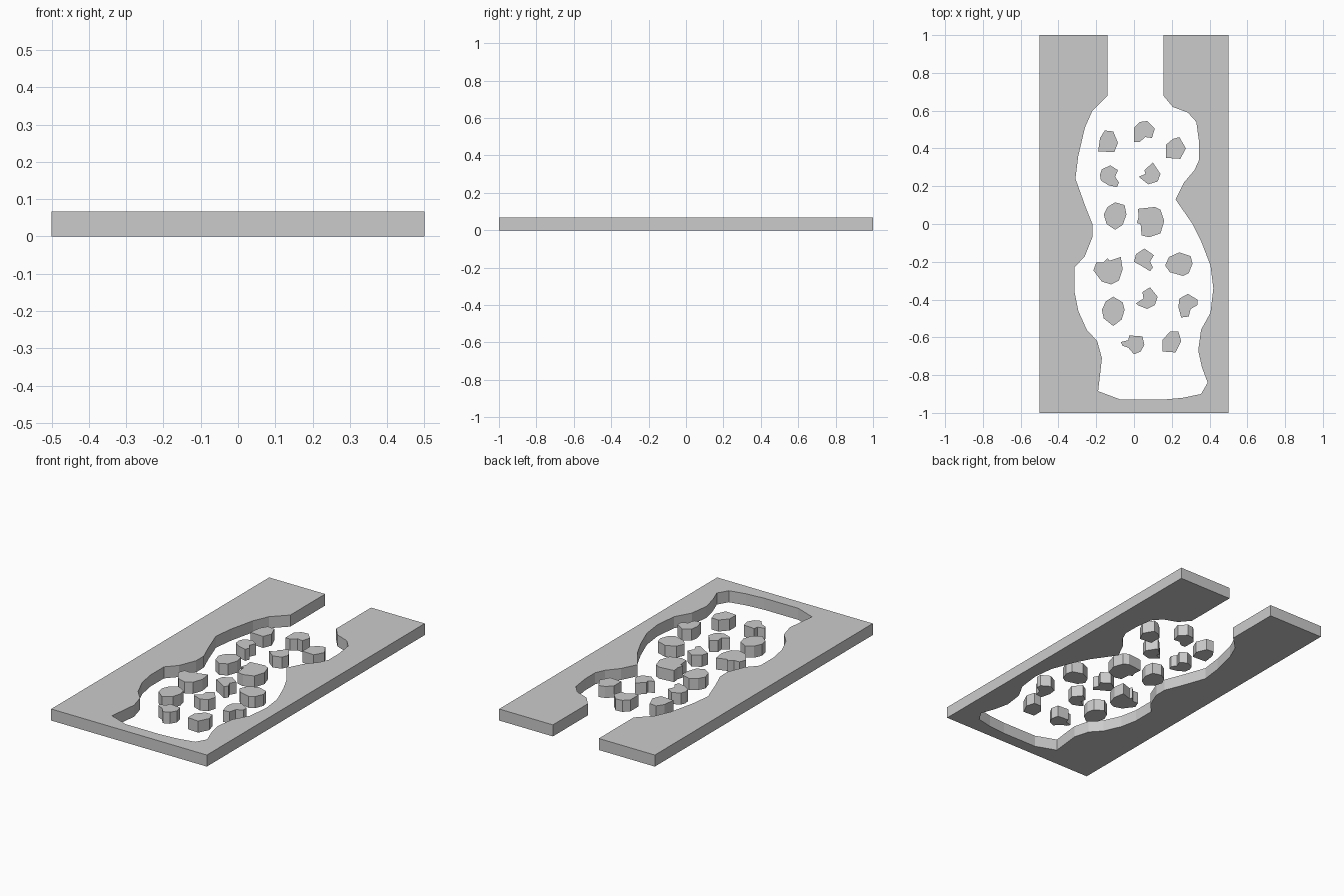
import bpy, bmesh

HEIGHT = 0.067


def prism(name, outline):
    """Extrude a closed plan outline straight up from the ground."""
    bm = bmesh.new()
    face = bm.faces.new([bm.verts.new((x, y, 0)) for x, y in outline])
    ext = bmesh.ops.extrude_face_region(bm, geom=[face], use_keep_orig=True)
    top = [v for v in ext["geom"] if isinstance(v, bmesh.types.BMVert)]
    bmesh.ops.translate(bm, verts=top, vec=(0, 0, HEIGHT))
    bmesh.ops.recalc_face_normals(bm, faces=bm.faces)
    mesh = bpy.data.meshes.new(name)
    bm.to_mesh(mesh)
    bm.free()
    obj = bpy.data.objects.new(name, mesh)
    bpy.context.collection.objects.link(obj)
    return obj


# Surrounding plate: rectangle with a winding basin open at the back
left_bank = [(-.14, 1), (-.14, .68), (-.22, .6), (-.26, .51), (-.295, .36),
             (-.31, .24), (-.26, .1), (-.22, 0), (-.22, -.07), (-.26, -.17),
             (-.315, -.23), (-.315, -.36), (-.295, -.46), (-.25, -.56),
             (-.195, -.62), (-.17, -.71), (-.18, -.8), (-.19, -.885), (-.07, -.93)]
right_bank = [(.15, -.93), (.26, -.92), (.355, -.9), (.39, -.84), (.36, -.76),
              (.34, -.67), (.355, -.56), (.405, -.47), (.42, -.34), (.405, -.22),
              (.355, -.09), (.31, 0), (.22, .13), (.265, .22), (.32, .285),
              (.345, .34), (.345, .43), (.33, .54), (.285, .59), (.205, .62),
              (.155, .68), (.155, 1)]
corners = [(.5, 1), (.5, -1), (-.5, -1), (-.5, 1)]
prism("basin_plate", left_bank + right_bank + corners)

# Loose stones standing in the basin, back to front
prism("stone_back_left", [(-.19, .385), (-.18, .455), (-.155, .495),
                          (-.11, .49), (-.085, .43), (-.105, .38)])
prism("stone_back_centre", [(0, .435), (0, .51), (.03, .54), (.07, .545),
                            (.11, .505), (.095, .455), (.06, .46), (.03, .435)])
prism("stone_back_right", [(.17, .35), (.17, .42), (.205, .45),
                           (.24, .46), (.275, .4), (.245, .345)])
prism("stone_neck_left", [(-.18, .26), (-.17, .29), (-.125, .31), (-.085, .285),
                          (-.1, .25), (-.08, .22), (-.09, .195), (-.135, .205),
                          (-.175, .23)])
prism("stone_neck_right", [(.025, .25), (.06, .265), (.055, .285), (.1, .325),
                           (.14, .265), (.125, .225), (.075, .21)])
prism("stone_middle_left", [(-.16, .05), (-.14, .09), (-.1, .115), (-.05, .1),
                            (-.04, .05), (-.06, -.005), (-.1, -.03), (-.145, 0)])
prism("stone_middle_right", [(.02, .08), (.11, .09), (.14, .075), (.16, .015),
                             (.14, -.05), (.08, -.07), (.04, -.06), (.035, 0),
                             (.015, .005), (.025, .04)])
prism("stone_wide_left", [(-.215, -.245), (-.2, -.205), (-.165, -.205),
                          (-.14, -.18), (-.13, -.195), (-.07, -.175),
                          (-.06, -.24), (-.08, -.3), (-.12, -.32), (-.17, -.305)])
prism("stone_wide_centre", [(0, -.2), (.01, -.16), (.055, -.13), (.105, -.165),
                            (.085, -.2), (.1, -.23), (.085, -.25), (.045, -.225)])
prism("stone_wide_right", [(.165, -.22), (.185, -.175), (.24, -.15), (.3, -.17),
                           (.31, -.21), (.29, -.26), (.26, -.275), (.19, -.255)])
prism("stone_front_left", [(-.17, -.455), (-.15, -.41), (-.11, -.385), (-.06, -.415),
                           (-.05, -.455), (-.065, -.505), (-.11, -.54), (-.16, -.5)])
prism("stone_front_centre", [(.01, -.42), (.05, -.395), (.045, -.36), (.085, -.335),
                             (.125, -.385), (.11, -.43), (.07, -.45), (.02, -.43)])
prism("stone_front_right", [(.235, -.44), (.24, -.395), (.285, -.37), (.335, -.4),
                            (.335, -.43), (.3, -.45), (.29, -.49), (.25, -.495)])
prism("stone_end_left", [(-.07, -.625), (-.03, -.615), (-.025, -.59), (.045, -.595),
                         (.055, -.64), (.035, -.675), (0, -.69), (-.03, -.655),
                         (-.06, -.645)])
prism("stone_end_right", [(.15, -.675), (.15, -.615), (.19, -.57),
                          (.235, -.57), (.25, -.62), (.22, -.68)])
